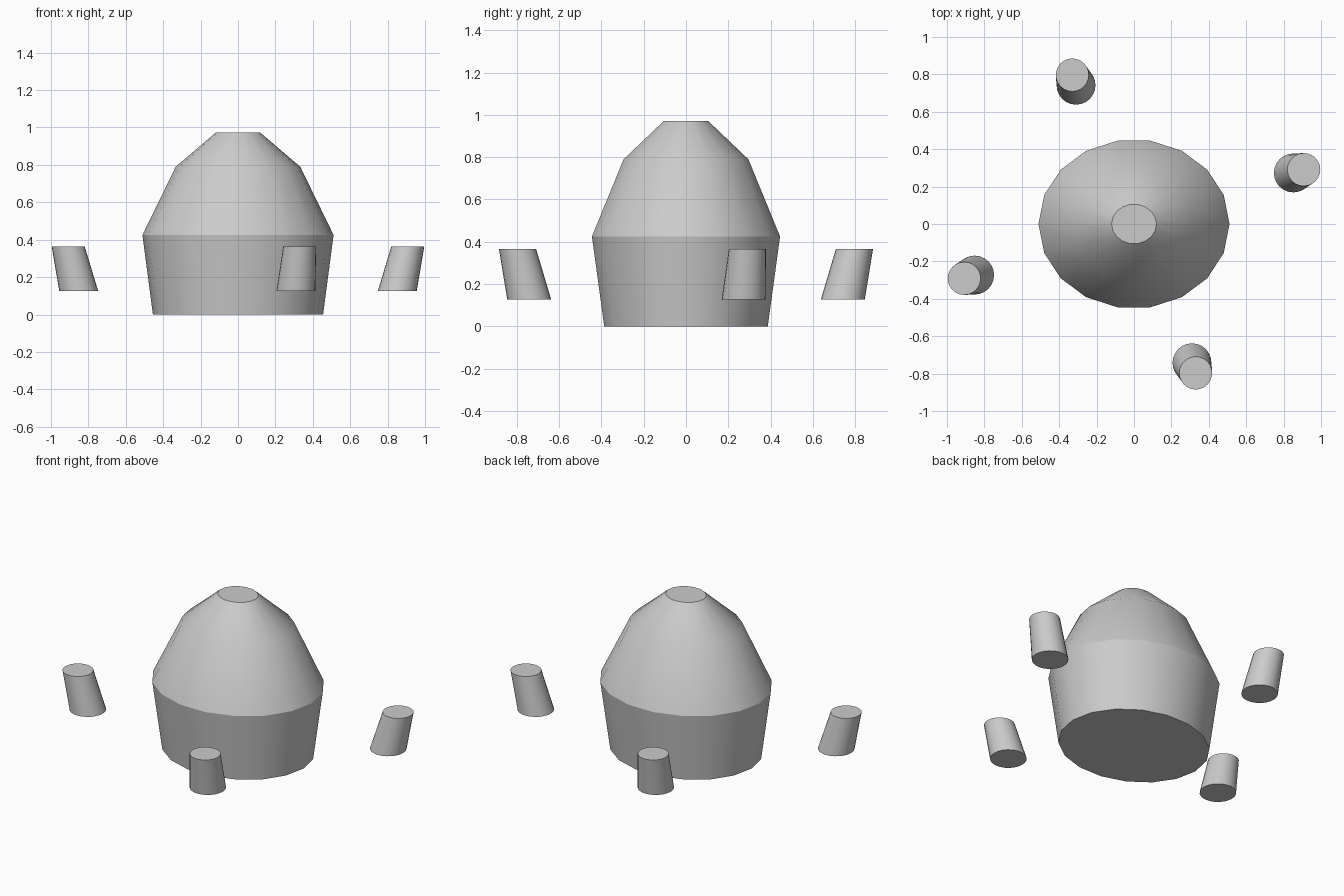
import bpy, bmesh, math

if "Cube" in bpy.data.objects:
    bpy.data.objects.remove(bpy.data.objects["Cube"])


def loft(name, rings, sides):
    """Closed solid through horizontal elliptical rings (cx, cy, z, rx, ry)."""
    bm = bmesh.new()
    loops = []
    for cx, cy, z, rx, ry in rings:
        loops.append([bm.verts.new((cx + rx * math.cos(2 * math.pi * i / sides),
                                    cy + ry * math.sin(2 * math.pi * i / sides), z))
                      for i in range(sides)])
    for a, b in zip(loops, loops[1:]):
        for i in range(sides):
            j = (i + 1) % sides
            bm.faces.new((a[i], a[j], b[j], b[i]))
    bm.faces.new(loops[0][::-1])
    bm.faces.new(loops[-1])
    mesh = bpy.data.meshes.new(name)
    bm.to_mesh(mesh)
    bm.free()
    obj = bpy.data.objects.new(name, mesh)
    bpy.context.collection.objects.link(obj)
    bpy.ops.object.select_all(action='DESELECT')
    obj.select_set(True)
    bpy.context.view_layer.objects.active = obj
    bpy.ops.object.shade_smooth_by_angle(angle=math.radians(30))
    return obj


# Domed body with 18 sides
loft("body", [(0, 0, 0.0, 0.455, 0.393),
              (0, 0, 0.425, 0.511, 0.452),
              (0, 0, 0.79, 0.333, 0.30),
              (0, 0, 0.972, 0.12, 0.106)], 18)

# Four detached pegs leaning outward, in point-symmetric pairs
pegs = {"side_peg": ((0.852, 0.273), (0.908, 0.291)),
        "front_peg": ((0.31, -0.742), (0.33, -0.797))}
for name, (low, high) in pegs.items():
    for s, suffix in ((1, ""), (-1, "_opposite")):
        loft(name + suffix, [(s * low[0], s * low[1], 0.127, 0.104, 0.104),
                             (s * high[0], s * high[1], 0.365, 0.088, 0.088)], 24)
